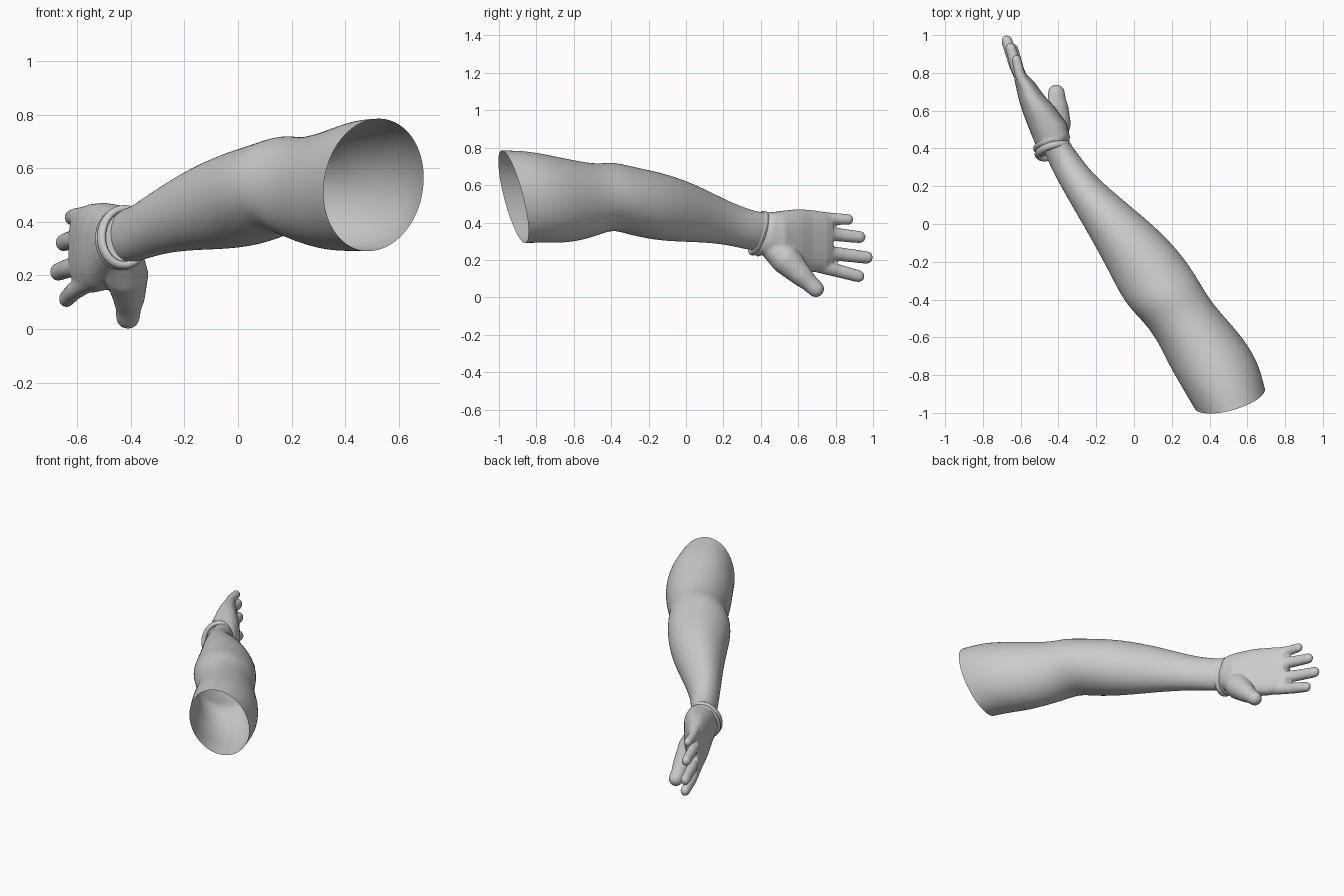
import bpy, bmesh
from math import sin, cos, pi, copysign
from mathutils import Vector

if "Cube" in bpy.data.objects:
    bpy.data.objects.remove(bpy.data.objects["Cube"])


def loft(name, rings, caps=False):
    """Skin a list of equally long closed rings into one mesh object."""
    bm = bmesh.new()
    vs = [[bm.verts.new(p) for p in r] for r in rings]
    n = len(vs[0])
    for a, b in zip(vs, vs[1:]):
        for i in range(n):
            j = (i + 1) % n
            bm.faces.new((a[i], a[j], b[j], b[i]))
    if caps:
        bm.faces.new(vs[0][::-1])
        bm.faces.new(vs[-1])
    bmesh.ops.recalc_face_normals(bm, faces=bm.faces)
    for f in bm.faces:
        f.smooth = True
    me = bpy.data.meshes.new(name)
    bm.to_mesh(me)
    bm.free()
    ob = bpy.data.objects.new(name, me)
    bpy.context.collection.objects.link(ob)
    return ob


def section(lx, ly, rx, ry, z0, z1, tilt=0, lean=0, power=2.0, n=24):
    """Upright oval between a left and a right point, z0 to z1; tilt/lean shear y/x with height."""
    ring = []
    for i in range(n):
        a = 2 * pi * i / n
        c, s = (copysign(abs(f) ** (2 / power), f) for f in (cos(a), sin(a)))
        h = s * (z1 - z0) / 2
        ring.append(Vector(((lx + rx) / 2 + c * (rx - lx) / 2 + lean * h,
                            (ly + ry) / 2 + c * (ry - ly) / 2 + tilt * h,
                            (z0 + z1) / 2 + h)))
    return ring


def digit(name, pts, flat=1.0, n=16):
    """Round-ended tapered tube through (x, y, z, radius) points, flattened across x."""
    P = [Vector(p[:3]) for p in pts]
    R = [p[3] for p in pts]
    stations = []
    d0, d1 = (P[1] - P[0]).normalized(), (P[-1] - P[-2]).normalized()
    for k in range(5):
        a = pi / 2 * (1 - k / 5) * 0.95
        stations.append((P[0] - d0 * R[0] * sin(a), R[0] * cos(a), d0))
    for i, p in enumerate(P):
        d = (P[min(i + 1, len(P) - 1)] - P[max(i - 1, 0)]).normalized()
        stations.append((p, R[i], d))
    for k in range(1, 6):
        a = pi / 2 * k / 5 * 0.95
        stations.append((P[-1] + d1 * R[-1] * sin(a), R[-1] * cos(a), d1))
    rings = []
    for p, r, d in stations:
        w = d.cross(Vector((1, 0, 0))).normalized()
        u = w.cross(d)
        rings.append([p + u * (r * flat * cos(2 * pi * i / n)) + w * (r * sin(2 * pi * i / n))
                      for i in range(n)])
    return loft(name, rings, caps=True)


# bare arm, open at the shoulder end
arm = loft("arm", [section(*s) for s in (
    (.318, -.975, .694, -.87, .288, .788, -.25, .08),
    (.25, -.86, .665, -.75, .29, .785, -.16, .05),
    (.185, -.75, .605, -.64, .288, .757, -.06, .03),
    (.125, -.62, .52, -.535, .298, .73),
    (.055, -.525, .415, -.42, .33, .713),
    (-.005, -.465, .355, -.32, .362, .718),
    (-.065, -.39, .295, -.22, .335, .70),
    (-.135, -.25, .20, -.10, .306, .677),
    (-.205, -.12, .095, .0, .297, .645),
    (-.273, .0, -.025, .10, .294, .602),
    (-.337, .11, -.145, .20, .288, .55),
    (-.402, .225, -.237, .29, .272, .50),
    (-.455, .33, -.31, .39, .25, .457, .15),
    (-.485, .41, -.365, .46, .25, .45, .2))])
sub = arm.modifiers.new("smooth", 'SUBSURF')
sub.levels = sub.render_levels = 2

# elbow point raised on the upper outer side
for v in arm.data.vertices:
    e = (v.co - Vector((.17, -.37, .71))).length
    v.co.z += .012 * max(0, 1 - e / .12)

# palm
parts = [loft("hand", [section(*s, power=2.4) for s in (
    (-.505, .37, -.345, .425, .235, .455, .3),
    (-.522, .42, -.338, .46, .225, .456, .2),
    (-.55, .49, -.355, .53, .185, .463),
    (-.585, .58, -.42, .62, .145, .472),
    (-.608, .65, -.475, .68, .135, .468),
    (-.626, .73, -.53, .755, .138, .457),
    (-.635, .775, -.565, .79, .165, .445))], caps=True)]

# thumb with its fleshy base, then the four fingers
parts.append(digit("thumb", [(-.43, .46, .28, .075), (-.415, .535, .20, .082),
                             (-.407, .62, .115, .060), (-.409, .66, .077, .048),
                             (-.411, .694, .045, .045)]))
for name, base, tip, r in (
        ("little_finger", (-.565, .70, .425), (-.622, .867, .416), .032),
        ("ring_finger", (-.565, .70, .347), (-.652, .928, .322), .036),
        ("middle_finger", (-.565, .70, .245), (-.672, .966, .213), .037),
        ("index_finger", (-.56, .68, .177), (-.640, .922, .113), .036)):
    b, t = Vector(base), Vector(tip)
    m = b.lerp(t, .55) + Vector((-.008, 0, 0))
    parts.append(digit(name, [(*b, r * 1.1), (*m, r), (*t, r * .92)], flat=.88))

# merge the hand into one smooth skin
bpy.ops.object.select_all(action='DESELECT')
for p in parts:
    p.select_set(True)
hand = parts[0]
bpy.context.view_layer.objects.active = hand
bpy.ops.object.join()
rm = hand.modifiers.new("merge", 'REMESH')
rm.mode = 'VOXEL'
rm.voxel_size = .008
rm.use_smooth_shade = True
sm = hand.modifiers.new("soften", 'SMOOTH')
sm.factor = .5
sm.iterations = 6


def band(name, cx, cy, cz, ax, az, r, n=40, m=12):
    """Rolled ring around the wrist, lying in a tilted plane."""
    axis = Vector((-.45, .86, -.25)).normalized()
    rings = []
    for i in range(n + 1):
        a = 2 * pi * i / n
        off = Vector((ax * cos(a), .28 * ax * cos(a) + .3 * az * sin(a), az * sin(a)))
        out = off.normalized()
        c = Vector((cx, cy, cz)) + off
        rings.append([c + out * (r * cos(2 * pi * j / m)) + axis * (1.3 * r * sin(2 * pi * j / m))
                      for j in range(m)])
    ob = loft(name, rings)
    bm = bmesh.new()
    bm.from_mesh(ob.data)
    bmesh.ops.remove_doubles(bm, verts=bm.verts, dist=1e-5)
    bmesh.ops.recalc_face_normals(bm, faces=bm.faces)
    bm.to_mesh(ob.data)
    bm.free()
    return ob


# rolled cuff and the fold behind it
band("cuff", -.427, .388, .343, .083, .105, .015)
band("cuff_fold", -.437, .418, .338, .083, .107, .012)
